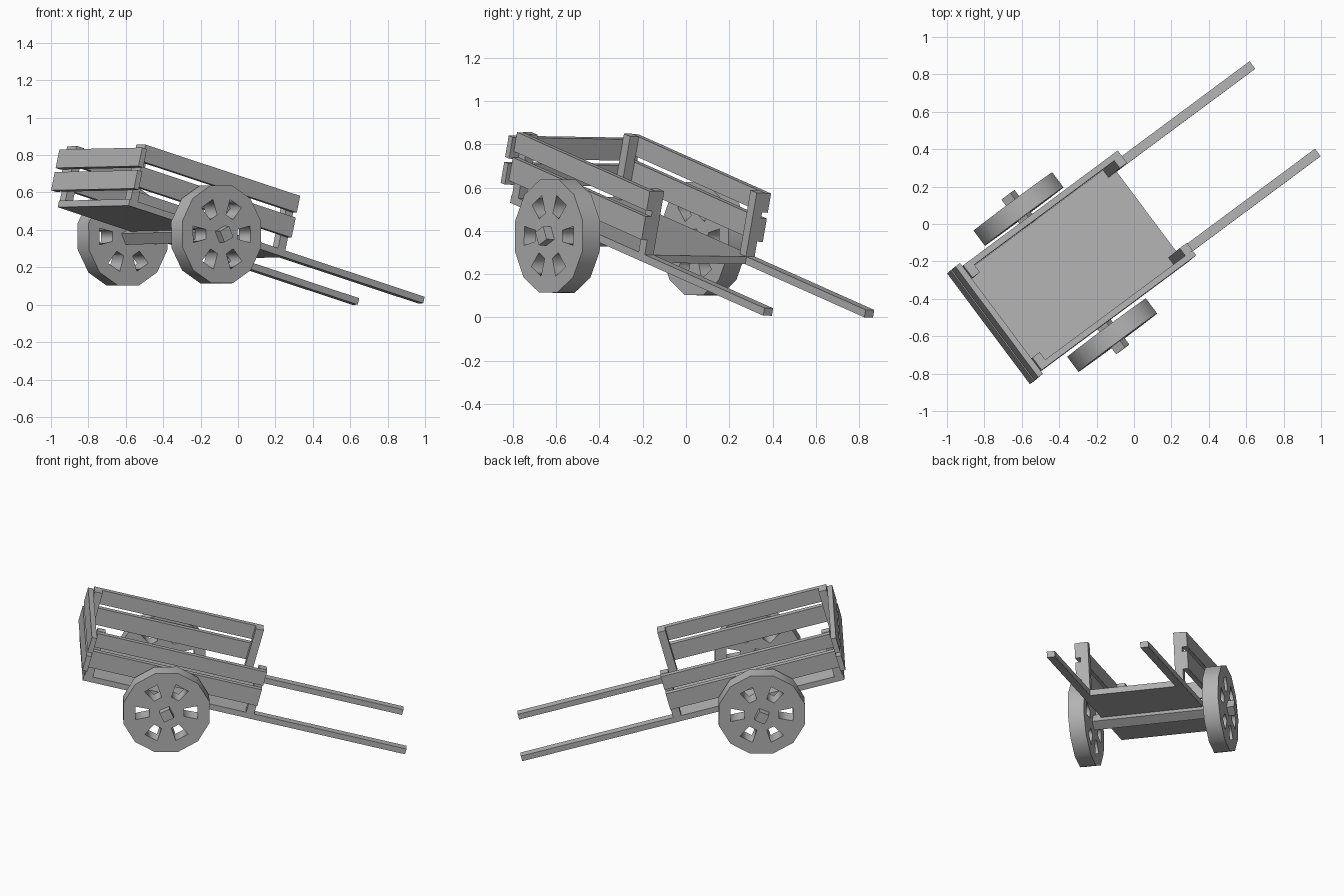
import bpy
from math import radians, sin, cos, pi
from mathutils import Matrix, Vector

cube = bpy.data.objects.get("Cube")
if cube:
    bpy.data.objects.remove(cube, do_unlink=True)

# One plain grey material
grey = bpy.data.materials.new("plain_grey")
grey.use_nodes = True
COLOR = (0.45, 0.45, 0.45, 1)
grey.diffuse_color = COLOR
bsdf = next(n for n in grey.node_tree.nodes if n.type == 'BSDF_PRINCIPLED')
bsdf.inputs["Base Color"].default_value = COLOR

# Frames: the cart is turned and rests on its handle tips; the wheels stay upright
turn = Matrix.Translation((-0.367, -0.257, 0.37)) @ Matrix.Rotation(radians(36.6), 4, 'Z')
roll = Matrix.Rotation(radians(-0.8), 4, 'X')
body = turn @ Matrix.Rotation(radians(14.9), 4, 'Y') @ roll
axle_frame = turn @ roll


def box(name, x, y, z, frame=body):
    """Box from (min, max) ranges in the given frame."""
    bpy.ops.mesh.primitive_cube_add(size=1)
    ob = bpy.context.object
    ob.name = name
    ob.data.materials.append(grey)
    size = Vector([r[1] - r[0] for r in (x, y, z)])
    mid = Vector([(r[0] + r[1]) / 2 for r in (x, y, z)])
    ob.data.transform(Matrix.Translation(mid) @ Matrix.Diagonal(size).to_4x4())
    ob.matrix_world = frame
    return ob


def span(y0, y1, side):
    return sorted((y0 * side, y1 * side))


def wheel(name, y):
    """Twelve-sided disc with six tapered openings."""
    cu = bpy.data.curves.new(name, 'CURVE')
    cu.dimensions = '2D'
    cu.fill_mode = 'BOTH'
    cu.extrude = 0.05
    loops = [[(0.271 * cos(pi / 12 + k * pi / 6), 0.271 * sin(pi / 12 + k * pi / 6))
              for k in range(12)]]
    opening = [(0.105, -0.026), (0.19, -0.044), (0.19, 0.044), (0.105, 0.026)]
    for k in range(6):
        c, s = cos(k * pi / 3), sin(k * pi / 3)
        loops.append([(a * c - b * s, a * s + b * c) for a, b in opening])
    for pts in loops:
        sp = cu.splines.new('POLY')
        sp.points.add(len(pts) - 1)
        for p, (a, b) in zip(sp.points, pts):
            p.co = (a, b, 0, 1)
        sp.use_cyclic_u = True
    ob = bpy.data.objects.new(name, cu)
    bpy.context.collection.objects.link(ob)
    cu.materials.append(grey)
    ob.matrix_world = (axle_frame @ Matrix.Translation((0, y, 0))
                       @ Matrix.Rotation(radians(90), 4, 'X'))
    bpy.ops.object.select_all(action='DESELECT')
    ob.select_set(True)
    bpy.context.view_layer.objects.active = ob
    bpy.ops.object.convert(target='MESH')


# Bed
box("bed", (-0.53, 0.545), (-0.317, 0.317), (0.02, 0.056))

# Tail boards
for label, z in (("lower", (0.107, 0.208)), ("upper", (0.231, 0.333))):
    box(label + "_tail_board", (-0.557, -0.525), (-0.37, 0.37), z)

# Parts on both sides
for label, side in (("left", 1), ("right", -1)):
    box(label + "_handle", (0.545, 1.5), span(0.267, 0.317, side), (0.02, 0.056))
    box(label + "_front_post", (0.49, 0.54), span(0.267, 0.317, side), (0.056, 0.36))
    box(label + "_rear_post", (-0.525, -0.475), span(0.267, 0.317, side), (0.056, 0.36))
    box(label + "_lower_side_board", (-0.525, 0.54), span(0.317, 0.35, side), (0.127, 0.238))
    box(label + "_upper_side_board", (-0.525, 0.54), span(0.317, 0.35, side), (0.266, 0.358))
    wheel(label + "_wheel", 0.42 * side)

# Square axle, its ends showing as hubs
box("axle", (-0.033, 0.033), (-0.515, 0.515), (-0.033, 0.033),
    axle_frame @ Matrix.Rotation(radians(-25), 4, 'Y'))
